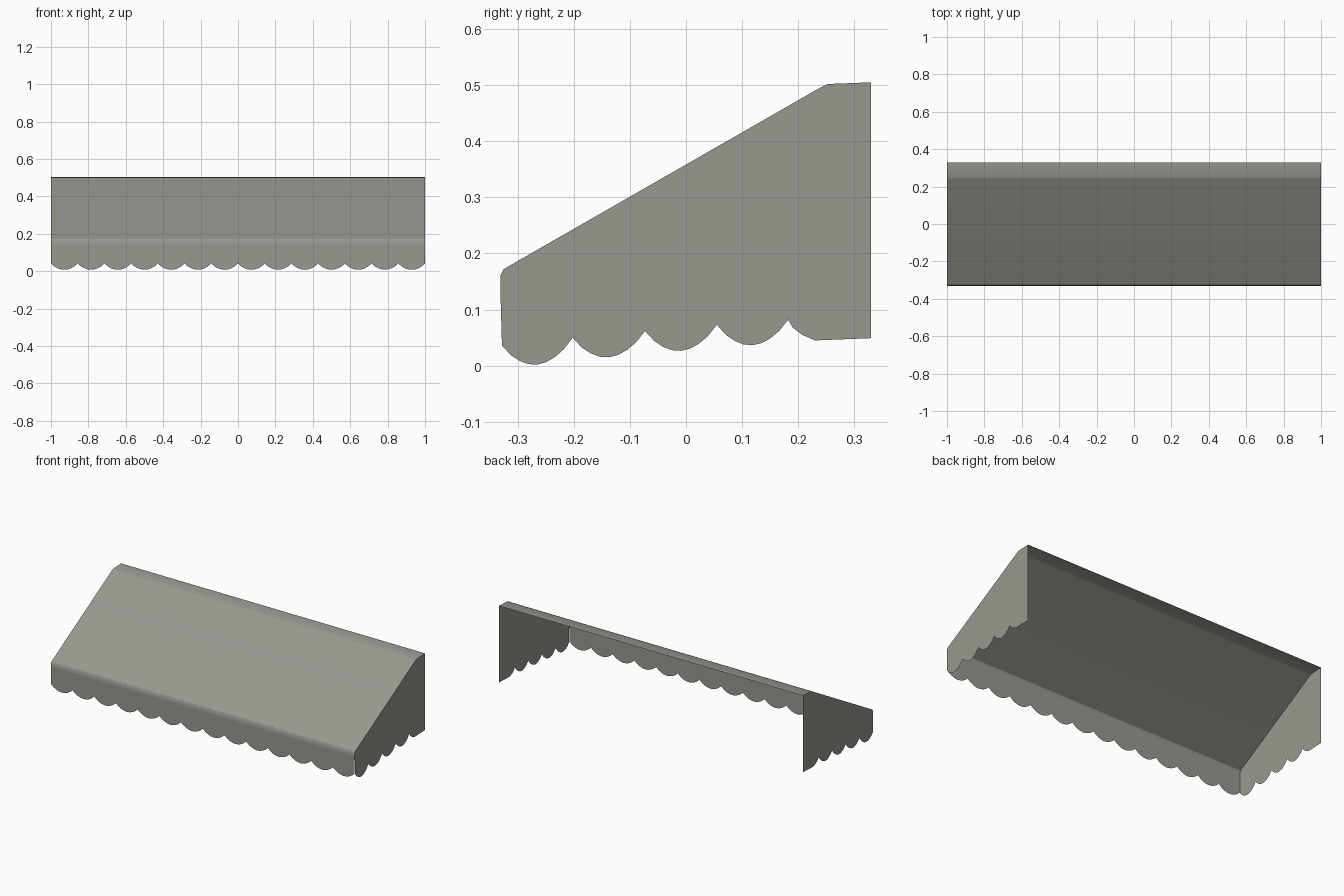
import bpy
import bmesh
import math

cube = bpy.data.objects.get("Cube")
if cube:
    bpy.data.objects.remove(cube, do_unlink=True)

# Grey canvas
canvas = bpy.data.materials.new("grey_canvas")
colour = (0.31, 0.32, 0.28, 1)
canvas.diffuse_color = colour
canvas.use_nodes = True
canvas.node_tree.nodes["Principled BSDF"].inputs["Base Color"].default_value = colour


def make_panel(name, faces):
    """Build one cloth sheet from a list of polygons."""
    mesh = bpy.data.meshes.new(name)
    bm = bmesh.new()
    for points in faces:
        bm.faces.new([bm.verts.new(p) for p in points])
    bmesh.ops.remove_doubles(bm, verts=bm.verts, dist=1e-5)
    bm.to_mesh(mesh)
    bm.free()
    mesh.materials.append(canvas)
    obj = bpy.data.objects.new(name, mesh)
    bpy.context.collection.objects.link(obj)
    bpy.ops.object.select_all(action="DESELECT")
    obj.select_set(True)
    bpy.context.view_layer.objects.active = obj
    bpy.ops.object.shade_smooth_by_angle(angle=math.radians(30))
    return obj


def scallops(cusps, depth, steps=8):
    """Hang a rounded lobe between each pair of neighbouring cusps."""
    points = []
    for (a, za), (b, zb) in zip(cusps, cusps[1:]):
        for i in range(steps):
            t = i / steps
            drop = depth * math.sin(math.pi * t) ** 0.8
            points.append((a + (b - a) * t, za + (zb - za) * t - drop))
    return points + [cusps[-1]]


# Sloping roof: profile (y, z) swept across the width, with rows beside the bends
profile = [(-0.331, 0.14), (-0.331, 0.16), (-0.325, 0.172), (-0.32, 0.175),
           (0.24, 0.496), (0.252, 0.502), (0.33, 0.505)]
roof = []
for (y0, z0), (y1, z1) in zip(profile, profile[1:]):
    roof.append([(-1, y0, z0), (1, y0, z0), (1, y1, z1), (-1, y1, z1)])
make_panel("roof_canopy", roof)

# Front valance with fourteen lobes
count = 14
cusps = [(-1 + 2 * i / count, 0.041) for i in range(count + 1)]
edge = [(x, -0.331, z) for x, z in scallops(cusps, 0.033)]
make_panel("front_valance", [edge + [(1, -0.331, 0.14), (-1, -0.331, 0.14)]])

# Side panels with four full lobes and a straight tail at the wall
cusps = [(-0.328, 0.036), (-0.202, 0.05), (-0.073, 0.062), (0.055, 0.073), (0.182, 0.082)]
outline = scallops(cusps, 0.041)
outline += [(0.19, 0.068), (0.207, 0.055), (0.23, 0.045), (0.33, 0.049)]
outline += profile[::-1]
for side, x in (("left", 1), ("right", -1)):
    points = [(x, y, z) for y, z in outline]
    make_panel(side + "_panel", [points if x > 0 else points[::-1]])
